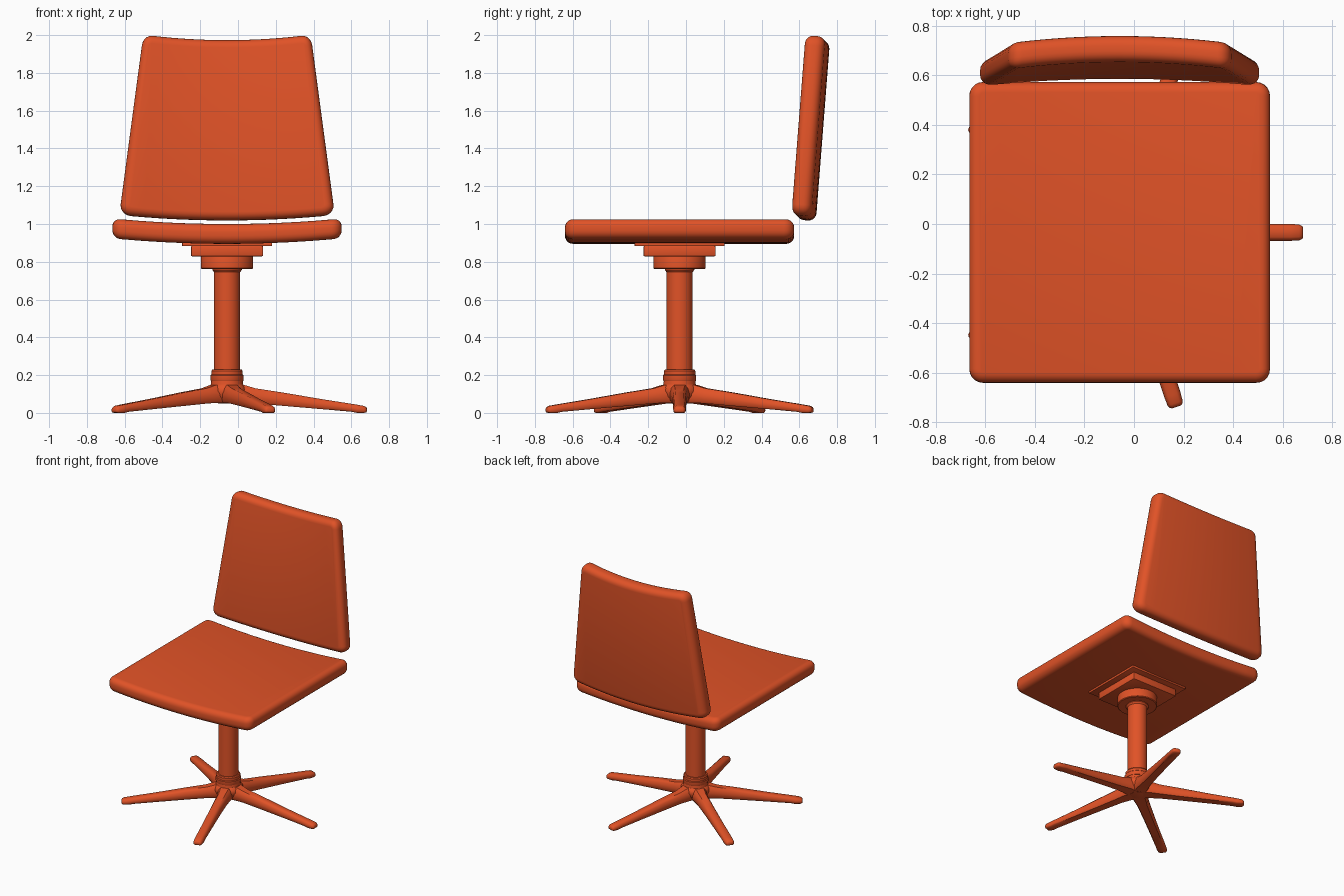
import bpy, bmesh, math
from mathutils import Vector

if "Cube" in bpy.data.objects:
    bpy.data.objects.remove(bpy.data.objects["Cube"])

CX, CY = -0.058, -0.034          # axis of the pedestal

orange = bpy.data.materials.new("orange")
orange.diffuse_color = (0.75, 0.085, 0.02, 1)
orange.use_nodes = True
orange.node_tree.nodes["Principled BSDF"].inputs["Base Color"].default_value = orange.diffuse_color


def finish(bm, name, angle=35):
    bmesh.ops.recalc_face_normals(bm, faces=bm.faces[:])
    me = bpy.data.meshes.new(name)
    bm.to_mesh(me)
    bm.free()
    me.materials.append(orange)
    ob = bpy.data.objects.new(name, me)
    bpy.context.collection.objects.link(ob)
    bpy.ops.object.select_all(action='DESELECT')
    ob.select_set(True)
    bpy.context.view_layer.objects.active = ob
    bpy.ops.object.shade_smooth_by_angle(angle=math.radians(angle))
    return ob


def cushion(name, hx, hy, thick, shape):
    """Rounded slab, sliced along x and bent by shape(x, y, z)."""
    bm = bmesh.new()
    bmesh.ops.create_cube(bm, size=2)
    for v in bm.verts:
        v.co = Vector((v.co.x * hx, v.co.y * hy, v.co.z * thick / 2))
    upright = [e for e in bm.edges
               if abs(e.verts[0].co.z - e.verts[1].co.z) > 1e-4]
    bmesh.ops.bevel(bm, geom=upright, offset=0.055, segments=5,
                    profile=0.5, affect='EDGES')
    rim = [e for e in bm.edges
           if abs(e.verts[0].co.z - e.verts[1].co.z) < 1e-4]
    bmesh.ops.bevel(bm, geom=rim, offset=0.042, segments=5,
                    profile=0.5, affect='EDGES')
    n = 14
    for i in range(1, n):
        x = hx * 0.9 * (2 * i / n - 1)
        bmesh.ops.bisect_plane(bm, geom=bm.verts[:] + bm.edges[:] + bm.faces[:],
                               dist=1e-5, plane_co=(x, 0, 0), plane_no=(1, 0, 0))
    for v in bm.verts:
        v.co = Vector(shape(*v.co))
    return finish(bm, name, 40)


def box(name, half, z0, z1, bevel):
    bm = bmesh.new()
    bmesh.ops.create_cube(bm, size=2)
    for v in bm.verts:
        v.co = Vector((CX + v.co.x * half, CY + v.co.y * half,
                       z1 if v.co.z > 0 else z0))
    bmesh.ops.bevel(bm, geom=bm.edges[:], offset=bevel, segments=2,
                    profile=0.5, affect='EDGES')
    return finish(bm, name)


def lathe(name, profile, sides=48):
    bm = bmesh.new()
    rings = []
    for r, z in profile:
        rings.append([bm.verts.new((CX + r * math.cos(2 * math.pi * k / sides),
                                    CY + r * math.sin(2 * math.pi * k / sides), z))
                      for k in range(sides)])
    for a, b in zip(rings, rings[1:]):
        for k in range(sides):
            j = (k + 1) % sides
            bm.faces.new((a[k], a[j], b[j], b[k]))
    bm.faces.new(rings[0])
    bm.faces.new(rings[-1])
    return finish(bm, name)


# Seat, sagging across its width
SX = 0.607
cushion("seat", SX, 0.607, 0.105,
        lambda x, y, z: (CX + x, CY + y, 0.9475 + z + 0.029 * (x / SX) ** 2))


# Backrest, tapered upwards, leaning back and bowed
def back_shape(x, v, w):
    u = x / 0.5
    z = 1.496 + v
    half = 0.5625 - 0.1335 * (z - 1.08)
    return (CX + u * half,
            0.64 + 0.078 * (z - 1.08) + w - 0.029 * u * u,
            z - 0.078 * w + 0.029 * u * u)


cushion("backrest", 0.5, 0.4765, 0.105, back_shape)

# Seat mount
box("mount_plate", 0.238, 0.883, 0.9, 0.003)
box("mount_block", 0.191, 0.829, 0.884, 0.006)
lathe("mount_disc", [(0.133, 0.762), (0.138, 0.767), (0.138, 0.825), (0.135, 0.832)])

# Column and its collars
lathe("column", [(0.069, 0.15), (0.069, 0.765)])
lathe("upper_collar", [(0.069, 0.745), (0.078, 0.757), (0.078, 0.768)])
lathe("base_collar", [(0.086, 0.17), (0.088, 0.175), (0.088, 0.198), (0.083, 0.203),
                      (0.083, 0.222), (0.078, 0.229), (0.06, 0.229)])
lathe("hub", [(0.04, 0.05), (0.075, 0.06), (0.095, 0.085), (0.105, 0.115),
              (0.1, 0.135), (0.086, 0.15), (0.082, 0.18)])

# Five star-base legs: stations of radius, half width, bottom, top
STATIONS = [(0.0, 0.055, 0.05, 0.155), (0.09, 0.052, 0.053, 0.148),
            (0.15, 0.043, 0.05, 0.13), (0.3, 0.038, 0.037, 0.107),
            (0.5, 0.035, 0.02, 0.073), (0.66, 0.034, 0.006, 0.048),
            (0.69, 0.034, 0.0, 0.043), (0.725, 0.032, 0.0, 0.037),
            (0.737, 0.026, 0.003, 0.03), (0.741, 0.018, 0.008, 0.022)]
# Cross-section: side fraction, height fraction
SECTION = [(-0.75, 0), (0.75, 0), (0.95, 0.15), (1, 0.5), (0.85, 0.82), (0.55, 1),
           (-0.55, 1), (-0.85, 0.82), (-1, 0.5), (-0.95, 0.15)]
for i in range(5):
    a = math.radians(72 * i)
    c, s = math.cos(a), math.sin(a)
    bm = bmesh.new()
    rings = []
    for r, w, z0, z1 in STATIONS:
        rings.append([bm.verts.new((CX + r * c - p * w * s, CY + r * s + p * w * c,
                                    z0 + q * (z1 - z0))) for p, q in SECTION])
    m = len(SECTION)
    for ra, rb in zip(rings, rings[1:]):
        for k in range(m):
            j = (k + 1) % m
            bm.faces.new((ra[k], ra[j], rb[j], rb[k]))
    bm.faces.new(rings[0])
    bm.faces.new(rings[-1])
    finish(bm, f"base_leg_{i + 1}", 45)
